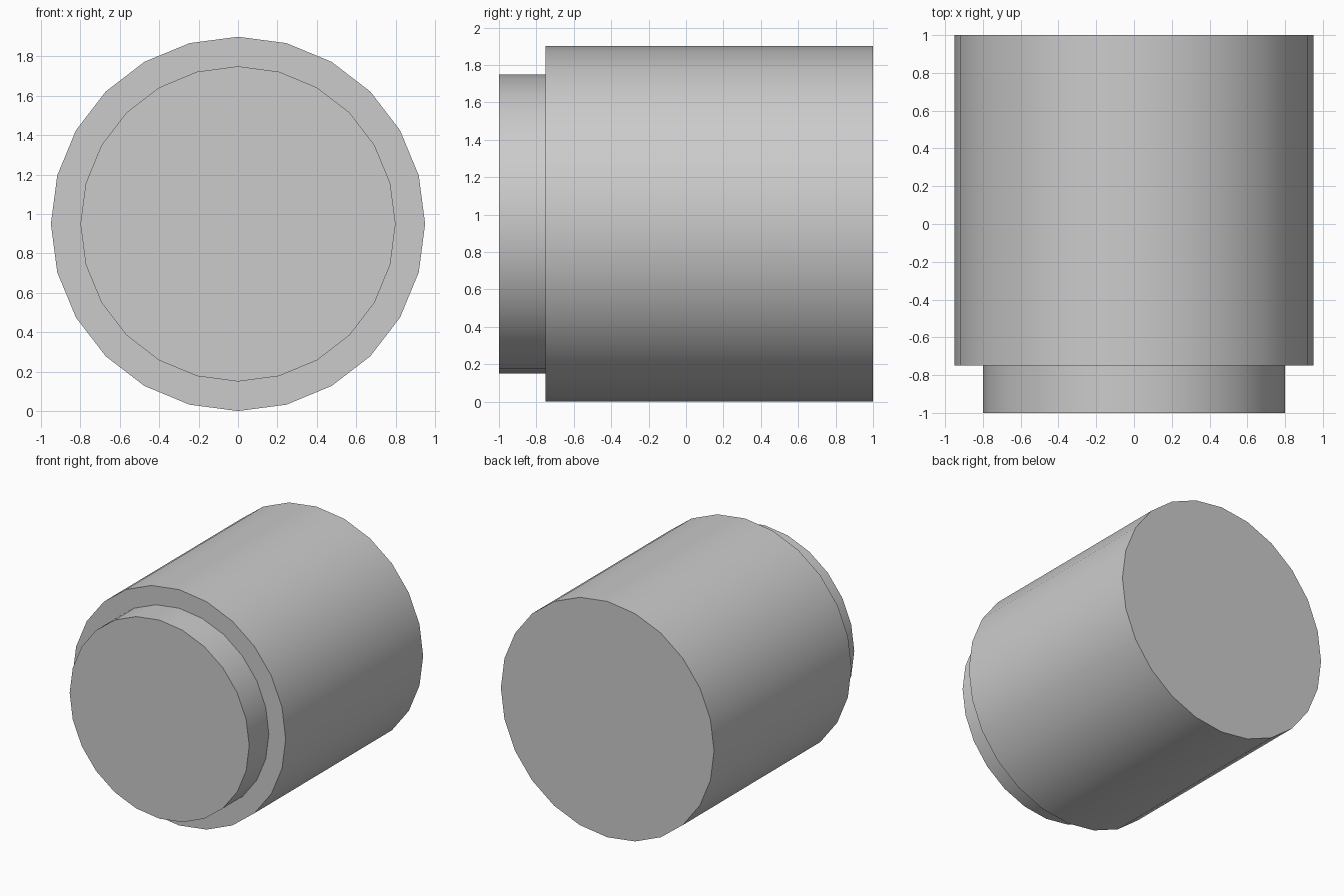
import bpy, bmesh
from math import sin, cos, radians, tau

if "Cube" in bpy.data.objects:
    bpy.data.objects.remove(bpy.data.objects["Cube"])

SIDES = 24
CENTRE_Z = 0.95


def turned_solid(name, profile):
    """Lathe (radius, y) steps around the y axis, with flat end caps."""
    bm = bmesh.new()
    rings = []
    for radius, y in profile:
        rings.append([bm.verts.new((radius * cos(tau * i / SIDES), y,
                                    radius * sin(tau * i / SIDES)))
                      for i in range(SIDES)])
    for a, b in zip(rings, rings[1:]):
        for i in range(SIDES):
            j = (i + 1) % SIDES
            bm.faces.new((a[i], a[j], b[j], b[i]))
    bm.faces.new(rings[0])
    bm.faces.new(rings[-1])
    bmesh.ops.recalc_face_normals(bm, faces=bm.faces[:])
    mesh = bpy.data.meshes.new(name)
    bm.to_mesh(mesh)
    bm.free()
    obj = bpy.data.objects.new(name, mesh)
    bpy.context.collection.objects.link(obj)
    obj.location.z = CENTRE_Z
    return obj


# Stepped cylinder: short narrow neck at the front, long wide body behind
cylinder = turned_solid("stepped_cylinder",
                        [(0.8, -1.0), (0.8, -0.75), (0.95, -0.75), (0.95, 1.0)])

# Smooth sides with crisp rims
bpy.context.view_layer.objects.active = cylinder
cylinder.select_set(True)
bpy.ops.object.shade_smooth_by_angle(angle=radians(30))
